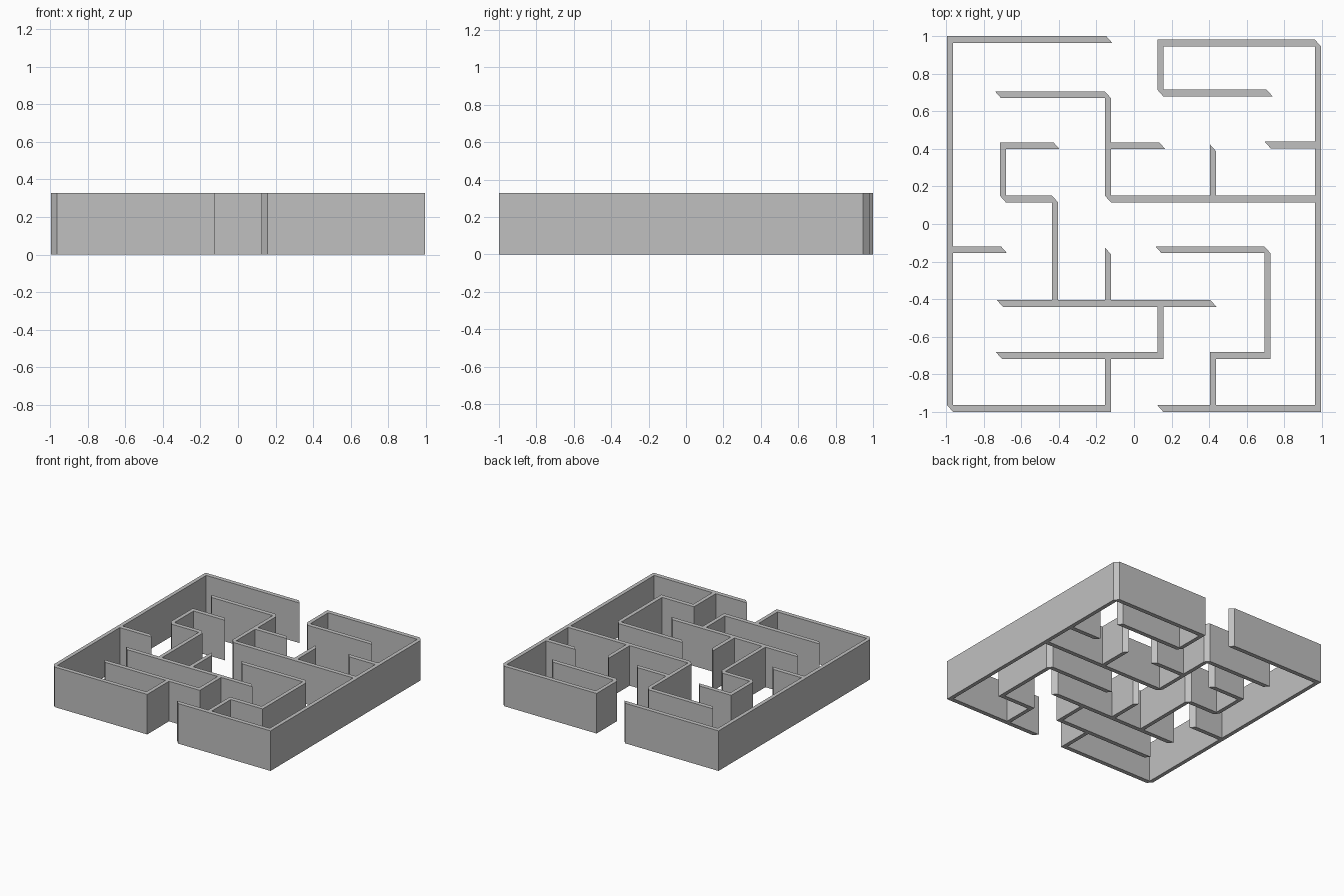
import bpy
import bmesh
from mathutils import Vector

cube = bpy.data.objects.get("Cube")
if cube:
    bpy.data.objects.remove(cube, do_unlink=True)

HEIGHT = 0.328
PEN = Vector((-0.016, 0.018))  # half of the slanted wall end

# Grid lines shared by the walls: columns run left to right, rows back to front
X1, X2, X3, X4, X5, X6, X7, X8 = -0.979, -0.698, -0.42, -0.139, 0.14, 0.421, 0.71, 0.979
Y1, Y2, Y3, Y4, Y5, Y6, Y7, Y8 = 0.982, 0.688, 0.416, 0.133, -0.137, -0.423, -0.70, -0.982
BACK_RIGHT, SHELF = 0.963, 0.697

grey = bpy.data.materials.new("wall_grey")
grey.use_nodes = True
grey.diffuse_color = (0.53, 0.53, 0.53, 1)
grey.node_tree.nodes["Principled BSDF"].inputs["Base Color"].default_value = (0.53, 0.53, 0.53, 1)


def cross(a, b):
    return a.x * b.y - a.y * b.x


def outline(path):
    """Counter-clockwise footprint left by sweeping the slanted end along a path."""
    pts = [Vector(p) for p in path]
    dirs = [b - a for a, b in zip(pts, pts[1:])]
    pens = [PEN if cross(d, PEN) > 0 else -PEN for d in dirs]
    left, right = [pts[0] + pens[0]], [pts[0] - pens[0]]
    for p, d1, d2, n1, n2 in zip(pts[1:], dirs, dirs[1:], pens, pens[1:]):
        if n1 == n2:  # mitred corner
            left.append(p + n1)
            right.append(p - n1)
            continue
        # Chamfered corner: two points outside, one square point inside
        turn_left = cross(d1, d2) > 0
        inner, outer, side = (left, right, 1) if turn_left else (right, left, -1)
        outer += [p - side * n1, p - side * n2]
        across, along = (n2, n1) if abs(d1.x) > abs(d1.y) else (n1, n2)
        inner.append(p + side * Vector((across.x, along.y)))
    left.append(pts[-1] + pens[-1])
    right.append(pts[-1] - pens[-1])
    return right + left[::-1]


def build_wall(name, path):
    """Raise the footprint of one wall run to full height."""
    shape = outline(path)
    bm = bmesh.new()
    low = [bm.verts.new((p.x, p.y, 0)) for p in shape]
    high = [bm.verts.new((p.x, p.y, HEIGHT)) for p in shape]
    bm.faces.new(low[::-1])
    bm.faces.new(high)
    for i in range(len(shape)):
        bm.faces.new((low[i - 1], low[i], high[i], high[i - 1]))
    bm.normal_update()
    mesh = bpy.data.meshes.new(name)
    bm.to_mesh(mesh)
    bm.free()
    mesh.materials.append(grey)
    obj = bpy.data.objects.new(name, mesh)
    bpy.context.scene.collection.objects.link(obj)


walls = {
    # Walls joined to the left boundary
    "left_boundary": [(-0.132, Y1), (X1, Y1), (X1, Y8), (X4, Y8), (X4, Y7)],
    "left_stub": [(X1, Y5), (-0.692, Y5)],
    "front_left_wall": [(-0.719, Y7), (X5, Y7), (X5, Y6)],
    "front_cross_wall": [(-0.714, Y6), (0.423, Y6)],
    "front_spur": [(X4, Y6), (X4, -0.143)],
    "left_hook": [(X3, Y6), (X3, Y4), (X2, Y4), (X2, Y3), (-0.412, Y3)],
    # Walls joined to the right boundary
    "right_boundary": [(0.722, SHELF), (X5, SHELF), (X5, BACK_RIGHT),
                       (X8, BACK_RIGHT), (X8, Y8), (X5, Y8)],
    "right_stub": [(X8, 0.42), (0.712, 0.42)],
    "back_cross_wall": [(X8, Y4), (X4, Y4), (X4, Y2), (-0.724, Y2)],
    "centre_stub": [(X4, Y3), (0.151, Y3)],
    "back_spur": [(X6, Y4), (X6, 0.405)],
    "right_hook": [(X6, Y8), (X6, Y7), (X7, Y7), (X7, Y5), (0.13, Y5)],
}
for name, path in walls.items():
    build_wall(name, path)
